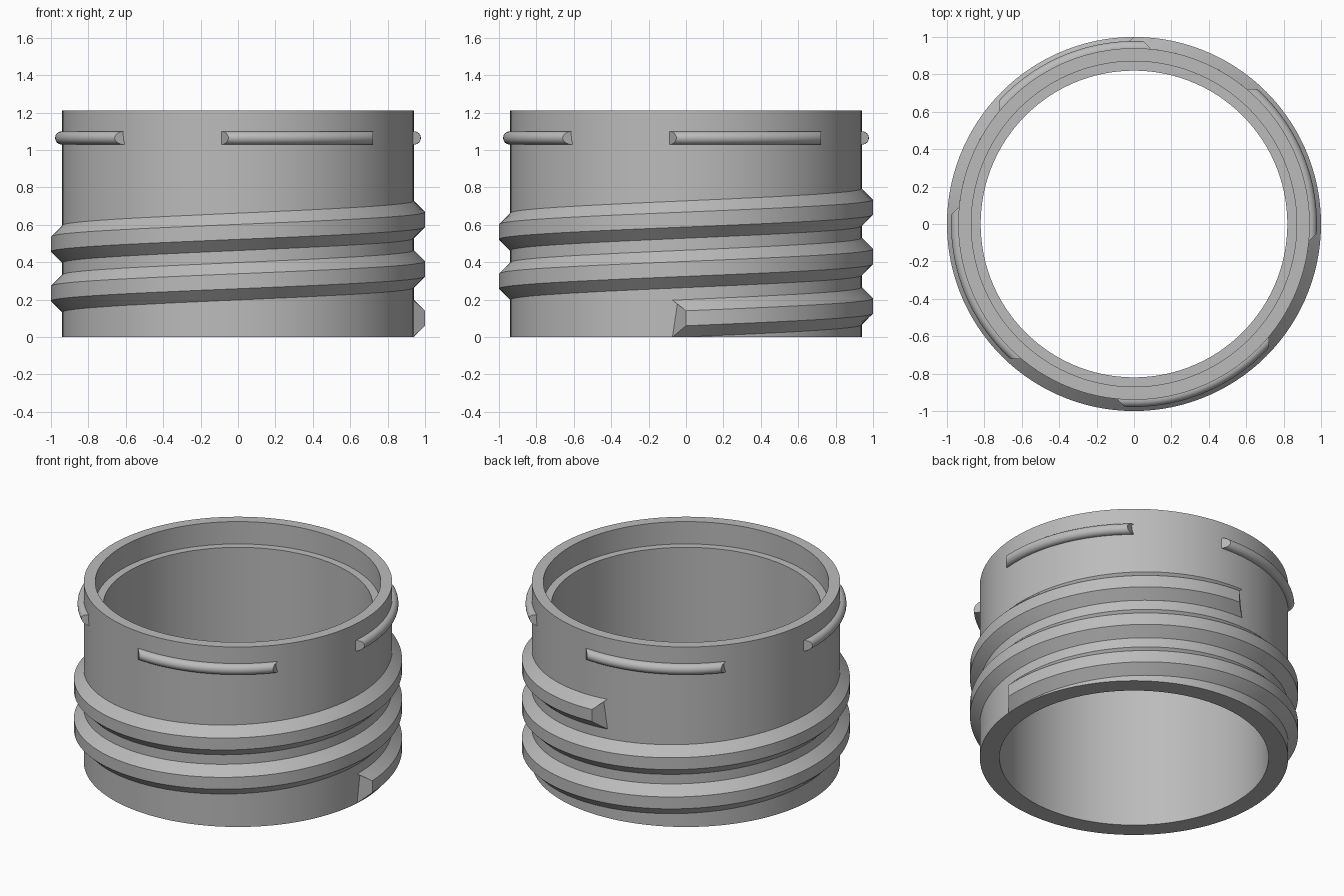
import bpy
import bmesh
from math import radians, sin, cos, pi

cube = bpy.data.objects.get("Cube")
if cube:
    bpy.data.objects.remove(cube, do_unlink=True)

WALL = 0.94        # outer wall radius
HEIGHT = 1.21
PITCH = 0.264      # thread rise per turn

# Single plain grey
GREY = (0.5, 0.5, 0.5, 1.0)
grey = bpy.data.materials.new("plain grey")
grey.use_nodes = True
grey.diffuse_color = GREY
grey.node_tree.nodes["Principled BSDF"].inputs["Base Color"].default_value = GREY


def sweep(name, profile, start, end, steps, taper=(0, 0), peak=1, pitch=0, closed=False):
    """Sweep an (r, z) profile around z; taper pulls the crest in at each end."""
    bm = bmesh.new()
    rings = []
    for i in range(steps if closed else steps + 1):
        ring = []
        for r, z in profile:
            rise = max(0, (r - WALL) / (peak - WALL))
            a0 = start + taper[0] * rise
            a1 = end - taper[1] * rise
            a = radians(a0 + (a1 - a0) * i / steps)
            height = max(0, z + pitch * a / (2 * pi))
            ring.append(bm.verts.new((r * cos(a), r * sin(a), height)))
        rings.append(ring)
    n = len(profile)
    pairs = list(zip(rings, rings[1:]))
    if closed:
        pairs.append((rings[-1], rings[0]))
    for a, b in pairs:
        for j in range(n):
            k = (j + 1) % n
            bm.faces.new((a[j], b[j], b[k], a[k]))
    if not closed:
        bm.faces.new(rings[0])
        bm.faces.new(rings[-1])
    bmesh.ops.recalc_face_normals(bm, faces=bm.faces)
    mesh = bpy.data.meshes.new(name)
    bm.to_mesh(mesh)
    bm.free()
    mesh.materials.append(grey)
    obj = bpy.data.objects.new(name, mesh)
    bpy.context.collection.objects.link(obj)
    bpy.ops.object.select_all(action="DESELECT")
    obj.select_set(True)
    bpy.context.view_layer.objects.active = obj
    bpy.ops.object.shade_smooth_by_angle(angle=radians(30))
    return obj


# Neck wall with a stepped bore at the top
bore, step, shelf = 0.82, 0.87, 1.06
sweep("neck_wall",
      [(WALL, 0), (WALL, HEIGHT), (step, HEIGHT), (step, shelf), (bore, shelf), (bore, 0)],
      0, 360, 120, closed=True)

# Helical thread with slanted ends, two and a quarter turns
mid, root, crest = 0.1, 0.1, 0.04
sweep("screw_thread",
      [(0.91, mid - root), (WALL, mid - root), (1, mid - crest),
       (1, mid + crest), (WALL, mid + root), (0.91, mid + root)],
      -4.4, 360 * 2.25 + 4.4, 270, taper=(4.4, 4.4), pitch=PITCH)

# Four rounded snap beads near the rim
bead, bead_z = 0.035, 1.064
arc = [(WALL + 0.003 + bead * cos(pi * (j / 12 - 0.5)),
        bead_z + bead * sin(pi * (j / 12 - 0.5))) for j in range(13)]
arc = [(0.91, bead_z - bead)] + arc + [(0.91, bead_z + bead)]
for q in range(4):
    sweep(f"snap_bead_{q + 1}", arc, 90 * q - 5.5, 90 * q + 50, 24,
          taper=(2.5, 2.4), peak=WALL + 0.003 + bead)
